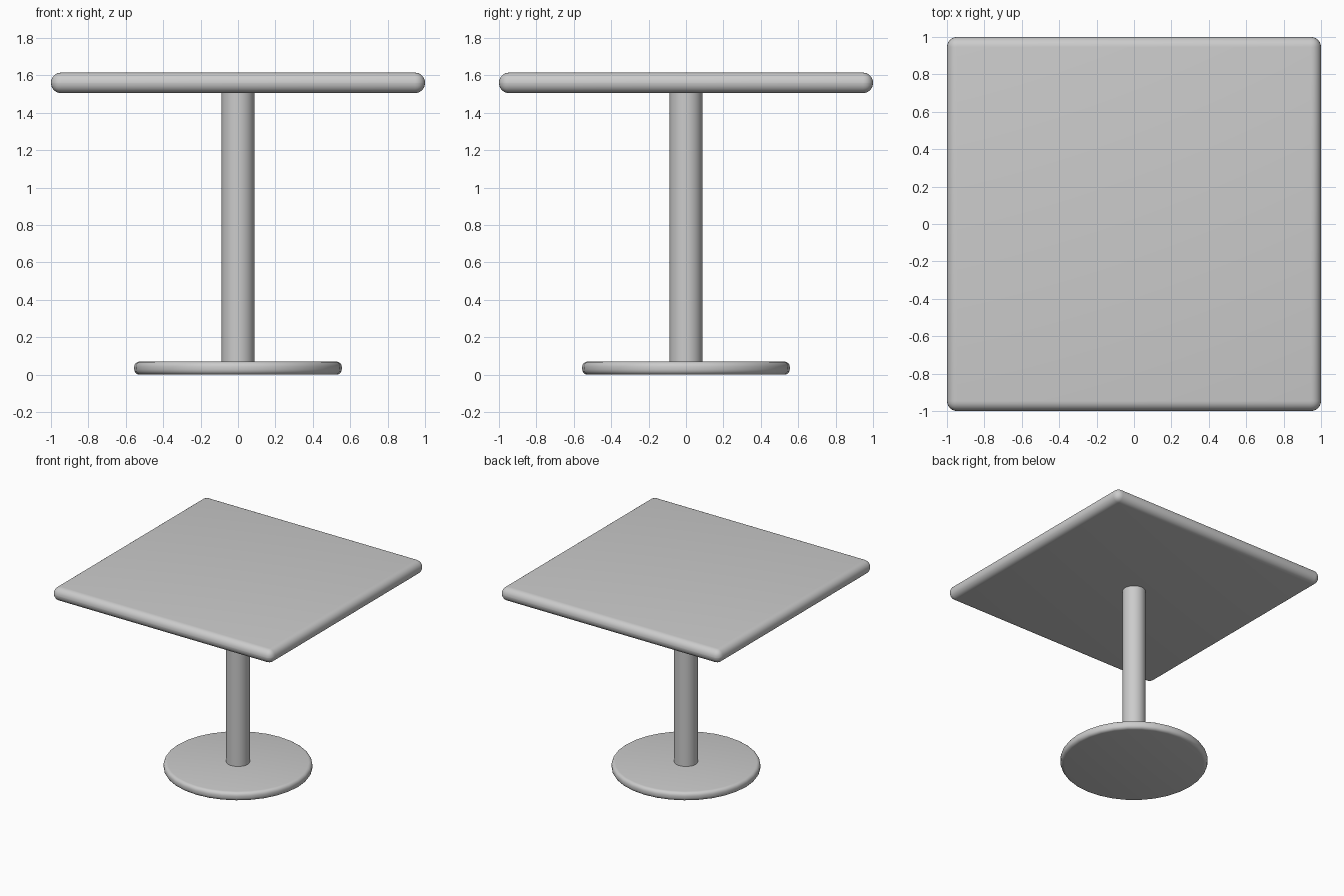
import bpy
import math

if "Cube" in bpy.data.objects:
    bpy.data.objects.remove(bpy.data.objects["Cube"])


def finish(obj, name, bevel=0.0, segments=4):
    """Name the part, round its sharp edges and smooth the shading."""
    obj.name = name
    bpy.ops.object.transform_apply(location=False, rotation=False, scale=True)
    if bevel:
        mod = obj.modifiers.new("rounded_edges", 'BEVEL')
        mod.width = bevel
        mod.segments = segments
        mod.limit_method = 'ANGLE'
        mod.angle_limit = math.radians(40)
        bpy.ops.object.modifier_apply(modifier=mod.name)
    bpy.ops.object.shade_smooth_by_angle(angle=math.radians(35))


def disc(name, radius, z0, z1, bevel=0.0):
    bpy.ops.mesh.primitive_cylinder_add(
        vertices=32, radius=radius, depth=z1 - z0, location=(0, 0, (z0 + z1) / 2))
    finish(bpy.context.object, name, bevel)


# Round foot plate
disc("base", 0.555, 0.0, 0.07, bevel=0.028)

# Central column
disc("column", 0.088, 0.05, 1.52)

# Square top with fully rounded rim
bpy.ops.mesh.primitive_cube_add(size=1, location=(0, 0, 1.56))
bpy.context.object.scale = (2.0, 2.0, 0.11)
finish(bpy.context.object, "table_top", bevel=0.054, segments=6)
